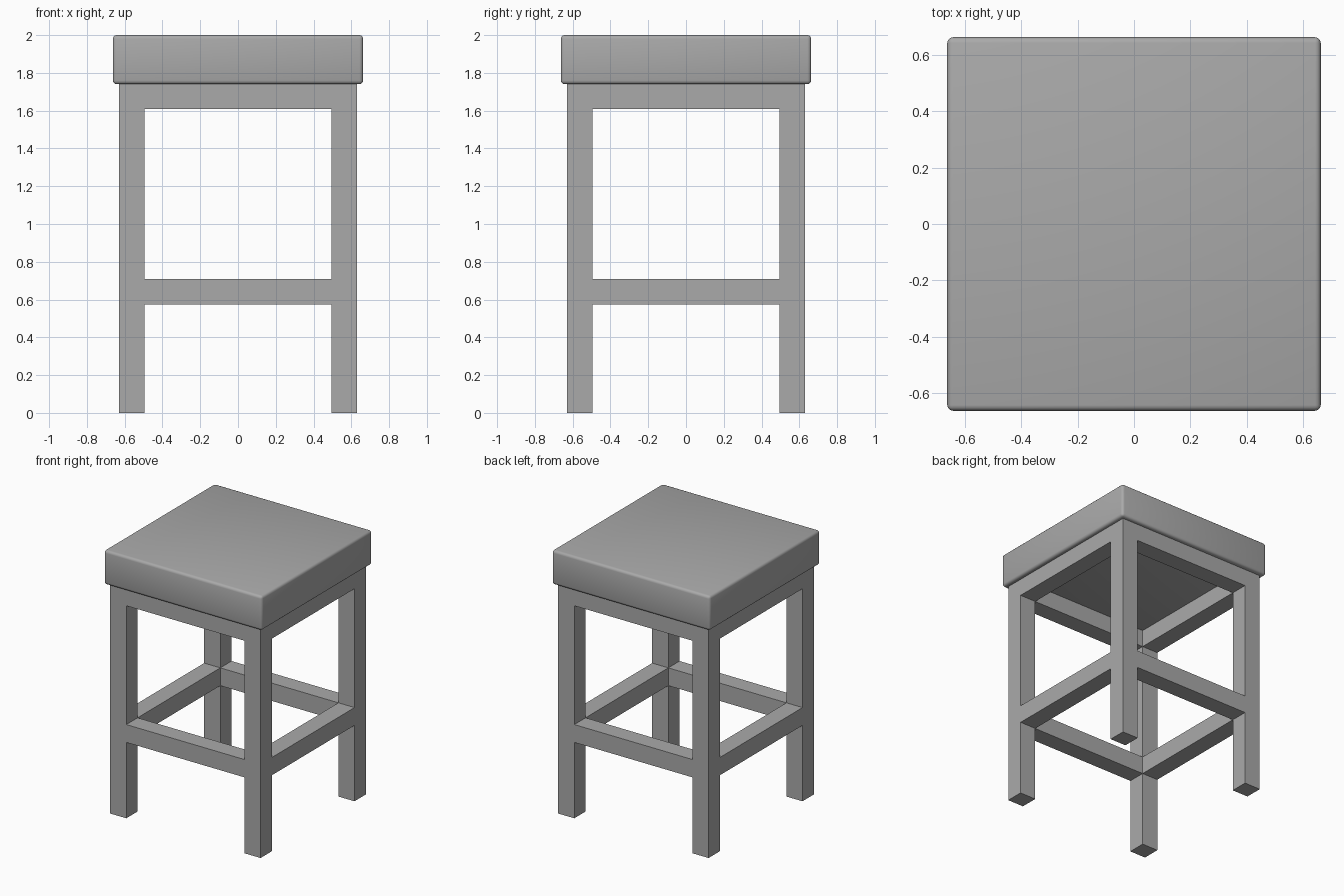
import bpy
import math

default_cube = bpy.data.objects.get("Cube")
if default_cube:
    bpy.data.objects.remove(default_cube, do_unlink=True)

# Single plain grey finish
GREY = (0.4, 0.4, 0.4, 1)
grey = bpy.data.materials.new("plain_grey")
grey.use_nodes = True
grey.diffuse_color = GREY
grey.node_tree.nodes["Principled BSDF"].inputs["Base Color"].default_value = GREY

# Main dimensions
HALF_FRAME = 0.63
BAR = 0.135
SEAT_WIDTH = 1.325
SEAT_BOTTOM, SEAT_TOP = 1.74, 2.0
APRON_BOTTOM = 1.61
STRETCHER_BOTTOM, STRETCHER_TOP = 0.575, 0.71
BAR_CENTRE = HALF_FRAME - BAR / 2
RAIL_LENGTH = 2 * (HALF_FRAME - BAR)


def box(name, x, y, width, depth, bottom, top):
    """Axis-aligned box standing between two heights."""
    bpy.ops.mesh.primitive_cube_add(size=1, location=(x, y, (bottom + top) / 2))
    obj = bpy.context.object
    obj.name = name
    obj.scale = (width, depth, top - bottom)
    bpy.ops.object.transform_apply(location=False, rotation=False, scale=True)
    obj.data.materials.append(grey)
    return obj


# Four square legs
for end, sy in (("front", -1), ("back", 1)):
    for side, sx in (("left", 1), ("right", -1)):
        box(f"{end}_{side}_leg", sx * BAR_CENTRE, sy * BAR_CENTRE,
            BAR, BAR, 0, SEAT_BOTTOM)

# Aprons under the seat and stretchers lower down, flush with the legs
for part, bottom, top in (("apron", APRON_BOTTOM, SEAT_BOTTOM),
                          ("stretcher", STRETCHER_BOTTOM, STRETCHER_TOP)):
    for side, sign in (("front", -1), ("back", 1)):
        box(f"{side}_{part}", 0, sign * BAR_CENTRE, RAIL_LENGTH, BAR, bottom, top)
    for side, sign in (("left", 1), ("right", -1)):
        box(f"{side}_{part}", sign * BAR_CENTRE, 0, BAR, RAIL_LENGTH, bottom, top)

# Thick seat with softly rounded edges
seat = box("seat", 0, 0, SEAT_WIDTH, SEAT_WIDTH, SEAT_BOTTOM, SEAT_TOP)
bevel = seat.modifiers.new("rounded_edges", "BEVEL")
bevel.width = 0.02
bevel.segments = 3
bpy.ops.object.modifier_apply(modifier=bevel.name)
bpy.ops.object.shade_smooth_by_angle(angle=math.radians(40))
